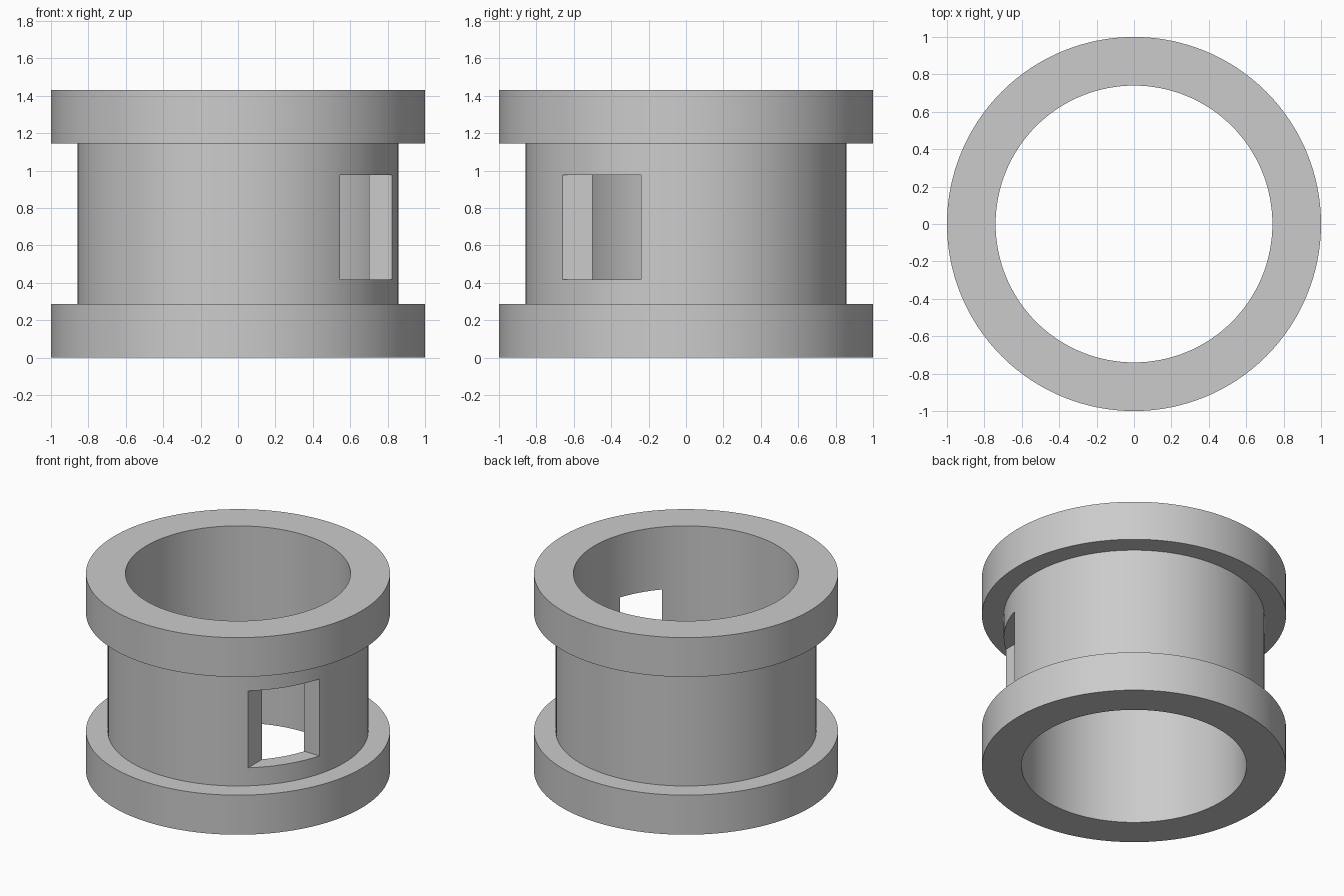
import bpy, bmesh, math

if "Cube" in bpy.data.objects:
    bpy.data.objects.remove(bpy.data.objects["Cube"])

SEGMENTS = 128
grey = bpy.data.materials.new("light_grey")
grey.diffuse_color = (0.6, 0.6, 0.6, 1)
grey.use_nodes = True
grey.node_tree.nodes["Principled BSDF"].inputs["Base Color"].default_value = grey.diffuse_color


def add_object(name, bm):
    bmesh.ops.recalc_face_normals(bm, faces=bm.faces)
    mesh = bpy.data.meshes.new(name)
    bm.to_mesh(mesh)
    bm.free()
    mesh.materials.append(grey)
    obj = bpy.data.objects.new(name, mesh)
    bpy.context.collection.objects.link(obj)
    return obj


# Flanged sleeve: closed (radius, height) section turned around z
section = [(0.74, 0), (1, 0), (1, 0.287), (0.857, 0.287),
           (0.857, 1.145), (1, 1.145), (1, 1.43), (0.74, 1.43)]
bm = bmesh.new()
rings = []
for i in range(SEGMENTS):
    a = 2 * math.pi * i / SEGMENTS
    rings.append([bm.verts.new((r * math.cos(a), r * math.sin(a), z))
                  for r, z in section])
n = len(section)
for i in range(SEGMENTS):
    p, q = rings[i], rings[(i + 1) % SEGMENTS]
    for j in range(n):
        k = (j + 1) % n
        bm.faces.new((p[j], q[j], q[k], p[k]))
sleeve = add_object("flanged_sleeve", bm)

# Window cutter: square-cornered box through the front right wall
lo, hi = (0.545, -1.1, 0.418), (1.1, -0.24, 0.976)
bm = bmesh.new()
bmesh.ops.create_cube(bm, size=1)
for v in bm.verts:
    v.co = [lo[i] if v.co[i] < 0 else hi[i] for i in range(3)]
cutter = add_object("window_cutter", bm)
cutter.hide_render = True

cut = sleeve.modifiers.new("window", 'BOOLEAN')
cut.operation = 'DIFFERENCE'
cut.solver = 'EXACT'
cut.object = cutter

bpy.context.view_layer.objects.active = sleeve
sleeve.select_set(True)
bpy.ops.object.modifier_apply(modifier=cut.name)
bpy.data.objects.remove(cutter)
bpy.ops.object.shade_smooth_by_angle(angle=math.radians(30))
